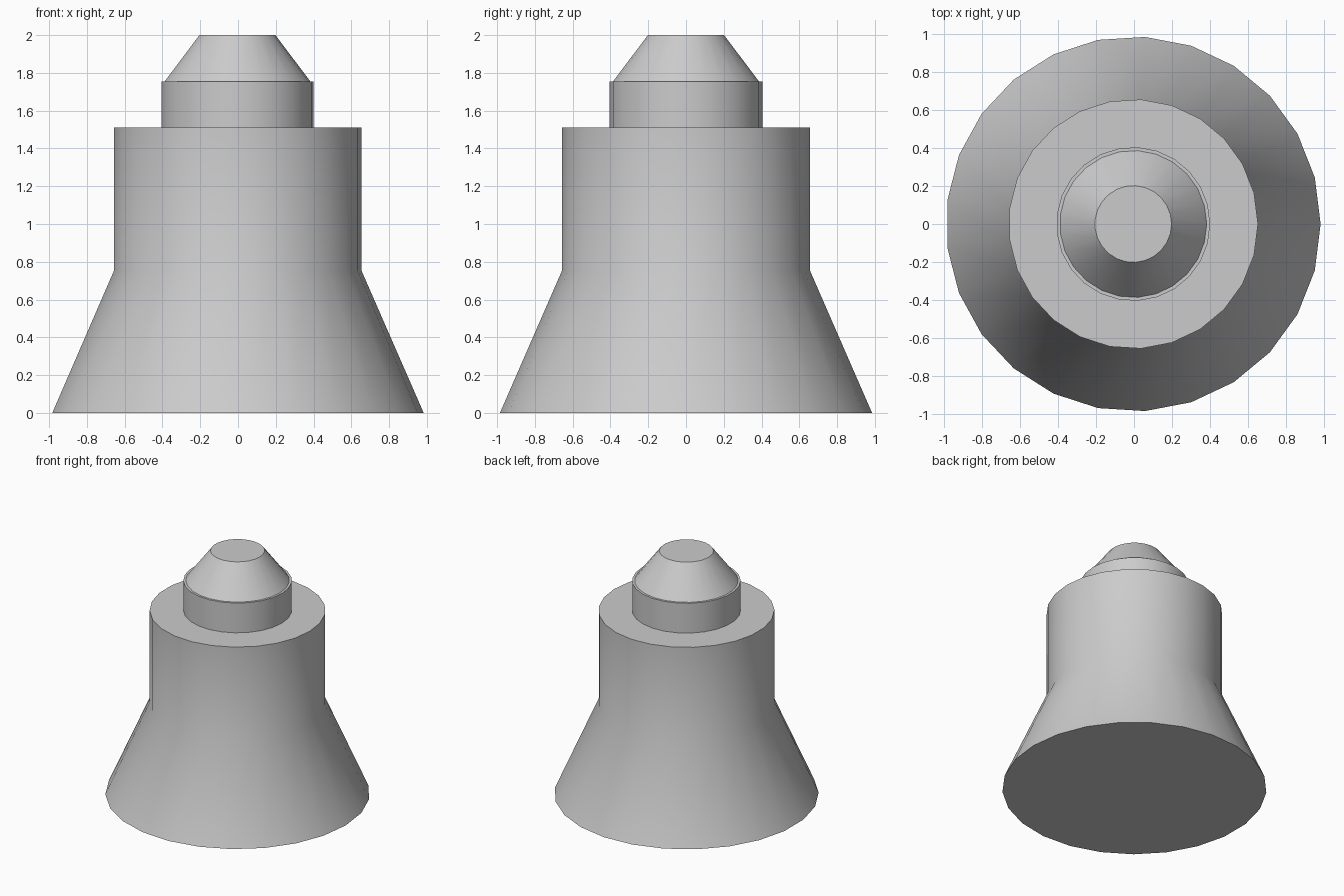
import bpy
import bmesh
from math import cos, sin, tau, radians

SIDES = 25
SHIFT_X = -0.004  # an odd-sided ring is lopsided, so recentre it

cube = bpy.data.objects.get("Cube")
if cube:
    bpy.data.objects.remove(cube, do_unlink=True)

grey = bpy.data.materials.new("plain grey")
grey.use_nodes = True
colour = (0.6, 0.6, 0.6, 1)
grey.diffuse_color = colour
grey.node_tree.nodes["Principled BSDF"].inputs["Base Color"].default_value = colour


def turned_part(name, profile, cap_bottom=False, cap_top=False):
    """Turn a (radius, height) profile, listed upwards, around the z axis."""
    bm = bmesh.new()
    rings = [[bm.verts.new((SHIFT_X + r * cos(tau * i / SIDES),
                            r * sin(tau * i / SIDES), z))
              for i in range(SIDES)] for r, z in profile]
    for low, high in zip(rings, rings[1:]):
        for i in range(SIDES):
            j = (i + 1) % SIDES
            bm.faces.new((low[i], low[j], high[j], high[i]))
    if cap_bottom:
        bm.faces.new(rings[0][::-1])
    if cap_top:
        bm.faces.new(rings[-1])
    mesh = bpy.data.meshes.new(name)
    bm.to_mesh(mesh)
    bm.free()
    mesh.materials.append(grey)
    obj = bpy.data.objects.new(name, mesh)
    bpy.context.collection.objects.link(obj)
    bpy.ops.object.select_all(action='DESELECT')
    obj.select_set(True)
    bpy.context.view_layer.objects.active = obj
    bpy.ops.object.shade_smooth_by_angle(angle=radians(30))
    return obj


# Flared base rising into a straight drum, with its flat shoulder
turned_part("flared_body", [(0.987, 0), (0.657, 0.755), (0.657, 1.51), (0.405, 1.51)],
            cap_bottom=True)

# Collar with a narrow flat rim
turned_part("collar", [(0.405, 1.51), (0.405, 1.755), (0.387, 1.755)])

# Tapered cap with a flat top
turned_part("tapered_cap", [(0.387, 1.755), (0.202, 2.0)], cap_top=True)
